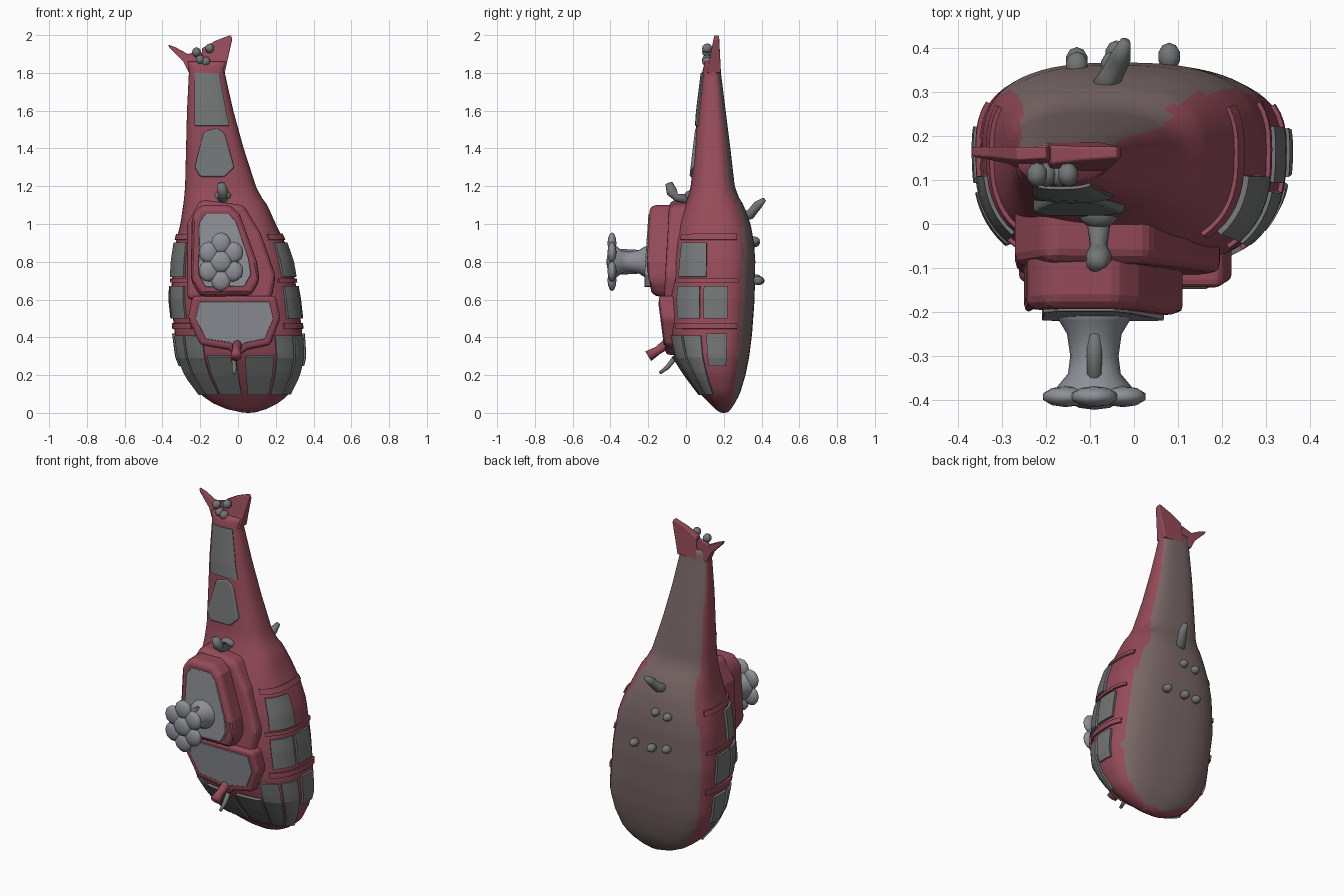
import bpy, bmesh, math
from mathutils import Vector

if "Cube" in bpy.data.objects:
    bpy.data.objects.remove(bpy.data.objects["Cube"])


def mat(name, c):
    m = bpy.data.materials.new(name)
    m.diffuse_color = (*c, 1)
    m.use_nodes = True
    m.node_tree.nodes["Principled BSDF"].inputs["Base Color"].default_value = m.diffuse_color
    return m


RED = mat("red", (0.3, 0.07, 0.1))
BELLY = mat("belly", (0.2, 0.14, 0.14))
GREY = mat("grey", (0.17, 0.18, 0.18))
STEEL = mat("steel", (0.27, 0.28, 0.31))

# fuselage stations: z, x min, x max, y front, y widest, y back
ST = [(0.003, 0.02, 0.09, 0.18, 0.2, 0.22), (0.02, -0.06, 0.15, 0.155, 0.195, 0.238),
      (0.05, -0.13, 0.21, 0.125, 0.19, 0.258),
      (0.1, -0.205, 0.275, 0.075, 0.18, 0.285), (0.2, -0.28, 0.325, 0.0, 0.17, 0.315),
      (0.3, -0.32, 0.348, -0.065, 0.17, 0.335), (0.42, -0.335, 0.34, -0.095, 0.17, 0.35),
      (0.6, -0.355, 0.32, -0.105, 0.17, 0.363), (0.8, -0.345, 0.285, -0.085, 0.17, 0.367),
      (0.9, -0.33, 0.25, -0.07, 0.165, 0.36), (1.0, -0.305, 0.2, -0.045, 0.16, 0.342),
      (1.1, -0.29, 0.155, -0.005, 0.155, 0.305), (1.14, -0.285, 0.125, 0.01, 0.15, 0.28),
      (1.2, -0.28, 0.095, 0.025, 0.15, 0.258), (1.4, -0.275, 0.03, 0.045, 0.15, 0.235),
      (1.6, -0.27, -0.025, 0.06, 0.15, 0.21), (1.8, -0.26, -0.07, 0.085, 0.145, 0.185),
      (1.86, -0.265, -0.06, 0.1, 0.145, 0.18)]


def station(z):
    i = next((k for k in range(len(ST) - 1) if z <= ST[k + 1][0]), len(ST) - 2)
    f = (z - ST[i][0]) / (ST[i + 1][0] - ST[i][0])
    return [a + (b - a) * f for a, b in zip(ST[i], ST[i + 1])]


def skin(z, deg, off=0.0):
    # point on the fuselage; 0 = right, 90 = back, -90 = front
    _, x0, x1, y0, yc, y1 = station(z)
    c, s = math.cos(math.radians(deg)), math.sin(math.radians(deg))
    e = 2 / 2.7
    hx, d = (x1 - x0) / 2 + off, (y1 - yc if s > 0 else yc - y0) + off
    return Vector(((x0 + x1) / 2 + math.copysign(abs(c) ** e, c) * hx,
                   yc + math.copysign(abs(s) ** e, s) * d, z))


def add(name, verts, faces, material, smooth=True):
    me = bpy.data.meshes.new(name)
    me.from_pydata([tuple(v) for v in verts], [], faces)
    bm = bmesh.new()
    bm.from_mesh(me)
    bmesh.ops.recalc_face_normals(bm, faces=bm.faces)
    bm.to_mesh(me)
    bm.free()
    me.materials.append(material)
    ob = bpy.data.objects.new(name, me)
    bpy.context.collection.objects.link(ob)
    if smooth:
        me.polygons.foreach_set("use_smooth", [True] * len(me.polygons))
    return ob


def loft(name, rings, material, smooth=True):
    n = len(rings[0])
    faces = [(r * n + i, r * n + (i + 1) % n, (r + 1) * n + (i + 1) % n, (r + 1) * n + i)
             for r in range(len(rings) - 1) for i in range(n)]
    faces += [tuple(range(n)), tuple(range((len(rings) - 1) * n, len(rings) * n))]
    return add(name, [v for r in rings for v in r], faces, material, smooth)


def patch(name, z0, z1, a0, a1, material, off=0.004, th=0.014, n=8):
    # panel that follows the fuselage skin
    verts = [skin(z0 + (z1 - z0) * i / n, a0 + (a1 - a0) * j / n, off)
             for i in range(n + 1) for j in range(n + 1)]
    w = n + 1
    faces = [(i * w + j, i * w + j + 1, (i + 1) * w + j + 1, (i + 1) * w + j)
             for i in range(n) for j in range(n)]
    ob = add(name, verts, faces, material, False)
    m = ob.modifiers.new("thickness", "SOLIDIFY")
    m.thickness, m.offset = th, 0
    return ob


def plate(name, outline, y_front, y_back, material, w=0.015):
    # outline in x, z; each depth is a number or a function of z
    depths = [y if callable(y) else (lambda z, y=y: y) for y in (y_front, y_back)]
    rings = [[Vector((x, f(z), z)) for x, z in outline] for f in depths]
    ob = loft(name, rings, material, False)
    m = ob.modifiers.new("bevel", "BEVEL")
    m.width, m.segments = w, 3
    return ob


def tube(name, pts, material, n=12):
    # pts: x, y, z, radius
    rings = []
    for k, p in enumerate(pts):
        a, b = pts[max(k - 1, 0)], pts[min(k + 1, len(pts) - 1)]
        q = (Vector(b[:3]) - Vector(a[:3])).to_track_quat('Z', 'Y')
        rings.append([Vector(p[:3]) + q @ Vector((math.cos(t) * p[3], math.sin(t) * p[3], 0))
                      for t in [2 * math.pi * i / n for i in range(n)]])
    return loft(name, rings, material)


def blob(name, loc, size, material):
    bm = bmesh.new()
    bmesh.ops.create_icosphere(bm, subdivisions=2, radius=1)
    verts = [Vector((v.co.x * size[0], v.co.y * size[1], v.co.z * size[2])) + Vector(loc) for v in bm.verts]
    faces = [[v.index for v in f.verts] for f in bm.faces]
    bm.free()
    return add(name, verts, faces, material)


# fuselage and tail boom, with the belly faces coloured darker
levels = [0.003, 0.01, 0.02, 0.035] + [0.05 + i * 1.81 / 60 for i in range(61)]
body = loft("fuselage", [[skin(z, i * 360 / 64) for i in range(64)] for z in levels], RED)
body.data.materials.append(BELLY)
for p in body.data.polygons:
    if p.normal.y > 0.72:
        p.material_index = 1
blob("nose_tip", (0.055, 0.2, 0.012), (0.06, 0.03, 0.012), RED)

# low raised frames around the cabin
for k, (z, h) in enumerate(((0.46, 0.03), (0.7, 0.02), (0.93, 0.03))):
    for side, (a, b) in enumerate(((-50, 25), (155, 230))):
        patch(f"cabin_frame_{k}_{side}", z - h / 2, z + h / 2, a, b, RED, 0.002, 0.016, 12)

# cockpit glazing around the nose
for k in range(6):
    a = -168 + k * 26
    top = 0.3 if k in (2, 3) else 0.41
    patch(f"cockpit_window_{k}", 0.1, top, a + 1.5, a + 24.5, GREY)

# side windows, mirrored left and right
for s in (0, 1):
    for name, z0, z1, a, b in (("front_door_window", 0.25, 0.42, -8, 9),
                               ("upper_side_window", 0.72, 0.9, -44, -8),
                               ("cabin_window", 0.5, 0.67, -44, -14),
                               ("door_window", 0.5, 0.67, -10, 9)):
        patch(f"{name}_{s}", z0, z1, 180 - a if s else a, 180 - b if s else b, GREY, 0.005, 0.018)

# roof deck in front of the engine, red rim and grey top
deck = [(-0.24, 0.62), (0.2, 0.62), (0.225, 0.5), (0.17, 0.36), (0.05, 0.335), (0, 0.3),
        (-0.05, 0.335), (-0.2, 0.36), (-0.265, 0.5)]
deck_y = lambda z: -0.105 - 0.13 * (z - 0.3)
plate("roof_deck", deck, deck_y, 0.1, RED, 0.02)
plate("roof_deck_panel", [(-0.01 + (x + 0.01) * 0.84, 0.49 + (z - 0.49) * 0.76) for x, z in deck],
      lambda z: deck_y(z) - 0.005, 0.0, STEEL, 0.003)

# engine housing
plate("engine_skirt", [(-0.27, 0.6), (0.17, 0.58), (0.2, 0.72), (0.12, 0.95), (0.03, 1.1),
                       (-0.2, 1.13), (-0.27, 1.0)], lambda z: -0.115 + 0.09 * max(0, z - 0.8), 0.12, RED, 0.03)
box = [(-0.2, 0.615), (0.07, 0.62), (0.115, 0.7), (0.1, 0.8), (0.01, 1.05), (-0.04, 1.1),
       (-0.2, 1.1), (-0.245, 1.04), (-0.25, 0.7)]
box_y = lambda z: -0.17 if z < 0.66 else -0.215 + 0.07 * max(0, z - 0.75)
plate("engine_housing", box, box_y, 0.1, RED, 0.03)
plate("engine_panel", [(-0.08 + (x + 0.08) * 0.76, 0.87 + (z - 0.87) * 0.8) for x, z in box],
      lambda z: -0.22 + 0.07 * max(0, z - 0.75), -0.1, STEEL, 0.004)

# rotor mast and flat hub with stubby lobes
hx, hz = -0.09, 0.8
tube("rotor_mast", [(hx, -0.18, hz, 0.1), (hx, -0.22, hz, 0.08), (hx, -0.25, hz, 0.062),
                    (hx, -0.3, hz, 0.055), (hx, -0.34, hz, 0.06), (hx, -0.37, hz, 0.085),
                    (hx, -0.4, hz, 0.09)], STEEL, 20)
blob("hub_cap", (hx, -0.398, hz), (0.06, 0.024, 0.06), STEEL)
for k in range(6):
    t = math.radians(60 * k + 30)
    blob(f"hub_lobe_{k}", (hx + 0.075 * math.cos(t), -0.392, hz + 0.098 * math.sin(t)),
         (0.054, 0.024, 0.058), STEEL)
for k, dz in enumerate((-0.04, 0.04)):
    tube(f"pitch_link_{k}", [(hx, -0.2, hz + dz, 0.02), (hx, -0.38, hz + dz * 1.3, 0.018)], GREY)

# tail boom spine panels
plate("boom_panel_lower", [(-0.2, 1.25), (-0.07, 1.25), (-0.02, 1.3), (-0.07, 1.48), (-0.11, 1.51),
                           (-0.18, 1.49), (-0.23, 1.3)],
      lambda z: 0.018 + 0.12 * (z - 1.25), 0.1, GREY, 0.01)
patch("boom_panel_upper", 1.52, 1.8, -125, -55, GREY, 0.002, 0.01)

# tail fins
plate("tail_fin_right", [(-0.2, 1.8), (-0.07, 1.8), (-0.055, 1.87), (-0.03, 1.98), (-0.04, 2.0),
                         (-0.12, 1.97), (-0.19, 1.93)], lambda z: 0.11 + 0.2 * (z - 1.8),
      lambda z: 0.185 - 0.05 * (z - 1.8), RED, 0.006)
plate("tail_fin_left", [(-0.26, 1.8), (-0.15, 1.8), (-0.2, 1.92), (-0.265, 1.9), (-0.33, 1.935),
                        (-0.37, 1.95), (-0.36, 1.93), (-0.29, 1.86)],
      lambda z: 0.125 + 0.2 * (z - 1.8), lambda z: 0.175, RED, 0.004)
for k, (x, z) in enumerate(((-0.2, 1.87), (-0.15, 1.93), (-0.22, 1.91), (-0.17, 1.86))):
    blob(f"tail_rotor_hub_{k}", (x, 0.112, z), (0.024, 0.028, 0.026), GREY)

# exhaust stub, nose probe, belly antenna and bumps
tube("exhaust_stub", [(-0.08, 0.03, 1.13, 0.03), (-0.08, -0.05, 1.14, 0.02),
                      (-0.08, -0.075, 1.17, 0.03), (-0.09, -0.09, 1.215, 0.02)], GREY)
blob("exhaust_cover", (-0.08, 0.03, 1.15), (0.05, 0.04, 0.03), GREY)
tube("nose_probe", [(0, -0.08, 0.38, 0.03), (-0.01, -0.15, 0.33, 0.022), (-0.01, -0.2, 0.3, 0.03)], RED)
tube("nose_wiper", [(-0.02, -0.06, 0.29, 0.014), (-0.02, -0.1, 0.24, 0.012), (-0.02, -0.14, 0.21, 0.008)], GREY)
tube("belly_antenna", [(-0.08, 0.29, 1.04, 0.03), (-0.05, 0.34, 1.05, 0.026),
                       (-0.03, 0.38, 1.1, 0.024), (-0.02, 0.415, 1.13, 0.012)], GREY)
for k, (x, y, z) in enumerate(((-0.13, 0.36, 0.9), (-0.05, 0.36, 0.91), (0.08, 0.38, 0.7),
                               (-0.04, 0.385, 0.7), (-0.13, 0.37, 0.71))):
    blob(f"belly_bump_{k}", (x, y, z), (0.026, 0.032, 0.024), GREY)
